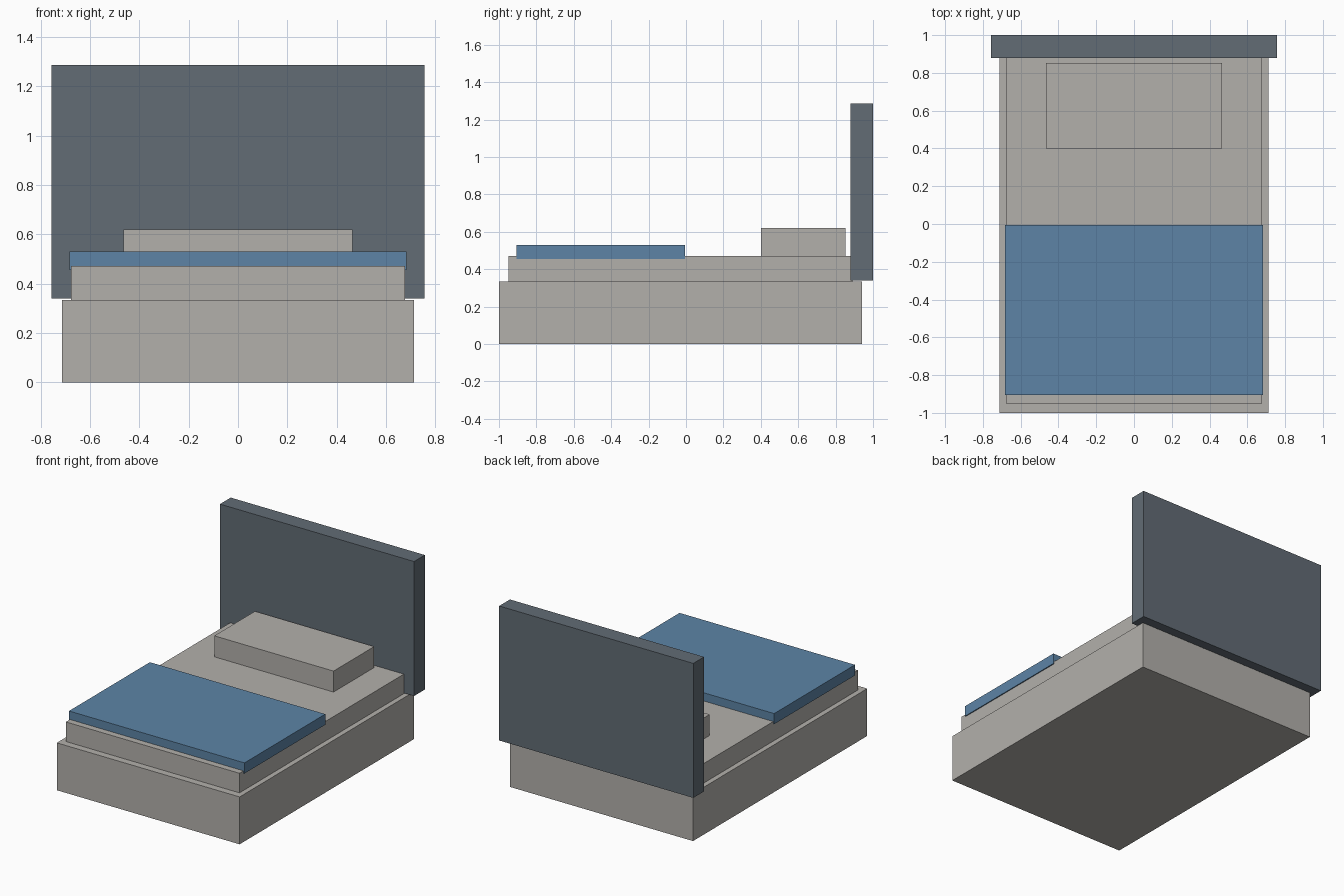
import bpy

# Remove the default cube
cube = bpy.data.objects.get("Cube")
if cube:
    bpy.data.objects.remove(cube, do_unlink=True)


def make_material(name, rgb):
    mat = bpy.data.materials.new(name)
    mat.use_nodes = True
    color = (*rgb, 1.0)
    mat.diffuse_color = color
    mat.node_tree.nodes["Principled BSDF"].inputs["Base Color"].default_value = color
    return mat


def make_box(name, half_width, y_range, z_range, mat):
    """Flat-shaded box centred on x, spanning the given y and z ranges."""
    (y0, y1), (z0, z1) = y_range, z_range
    bpy.ops.mesh.primitive_cube_add(size=1, location=(0, (y0 + y1) / 2, (z0 + z1) / 2))
    obj = bpy.context.object
    obj.name = obj.data.name = name
    obj.scale = (2 * half_width, y1 - y0, z1 - z0)
    bpy.ops.object.transform_apply(location=False, rotation=False, scale=True)
    obj.data.materials.append(mat)
    return obj


linen = make_material("warm grey linen", (0.45, 0.434, 0.41))
blue = make_material("blanket blue", (0.109, 0.231, 0.381))
slate = make_material("slate grey", (0.122, 0.150, 0.178))

# Bed base and mattress
make_box("bed_base", 0.713, (-1.0, 0.94), (0.0, 0.334), linen)
make_box("mattress", 0.677, (-0.95, 0.89), (0.334, 0.472), linen)

# Bedding
make_box("pillow", 0.465, (0.40, 0.853), (0.472, 0.62), linen)
make_box("blanket", 0.684, (-0.905, -0.005), (0.455, 0.53), blue)

# Headboard
make_box("headboard", 0.757, (0.88, 1.0), (0.339, 1.287), slate)
